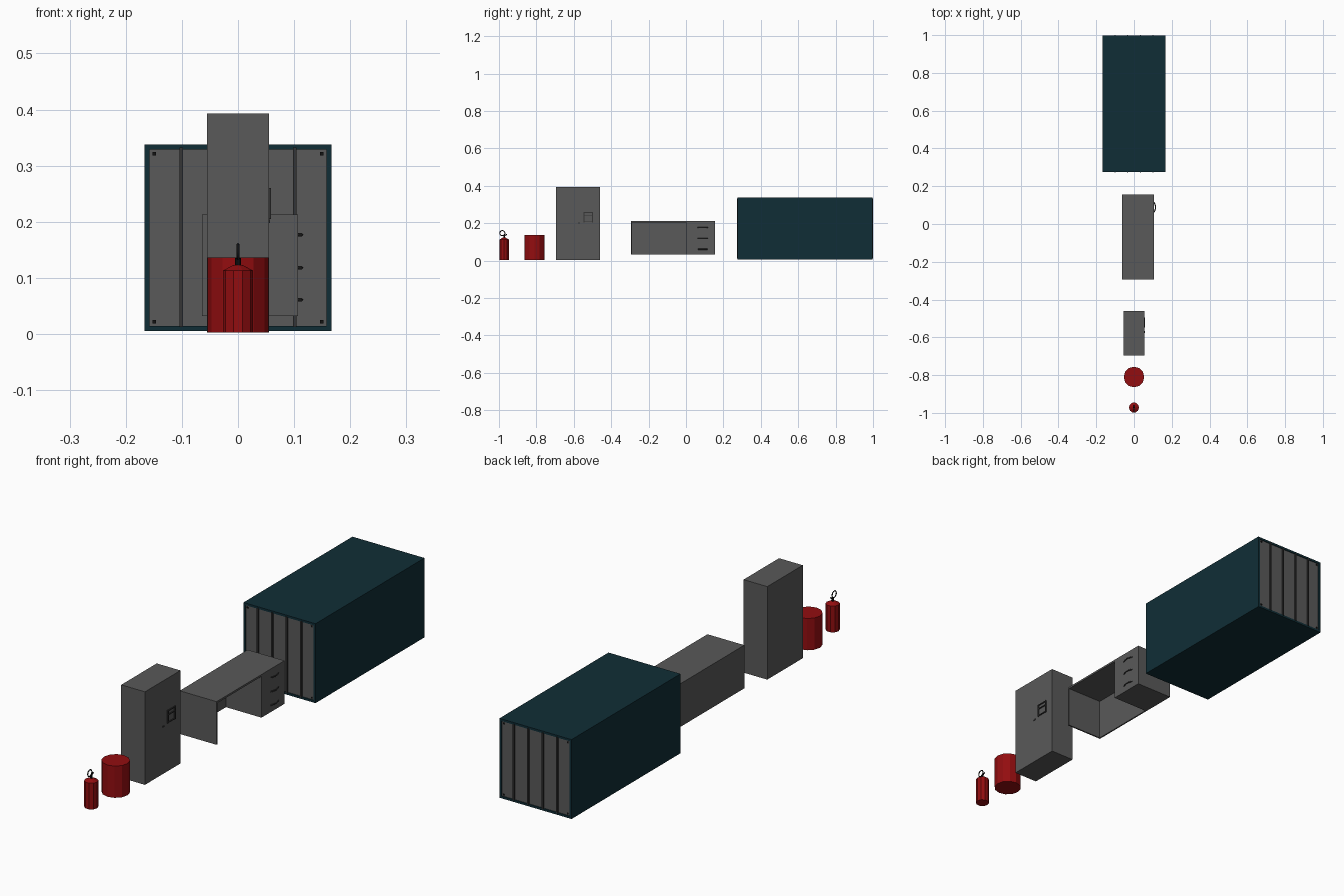
import bpy, bmesh, math
from mathutils import Matrix

if "Cube" in bpy.data.objects:
    bpy.data.objects.remove(bpy.data.objects["Cube"])


def material(name, rgb):
    m = bpy.data.materials.new(name)
    m.diffuse_color = (*rgb, 1)
    m.use_nodes = True
    m.node_tree.nodes["Principled BSDF"].inputs["Base Color"].default_value = m.diffuse_color
    return m


TEAL = material("dark teal", (0.005, 0.027, 0.037))
GREY = material("grey metal", (0.10, 0.10, 0.10))
DARK = material("dark grey", (0.035, 0.035, 0.035))
RED = material("red paint", (0.29, 0.004, 0.005))
BLACK = material("black rubber", (0.006, 0.006, 0.006))


def finish(name, bm, mat):
    bmesh.ops.recalc_face_normals(bm, faces=bm.faces)
    me = bpy.data.meshes.new(name)
    bm.to_mesh(me)
    bm.free()
    me.materials.append(mat)
    ob = bpy.data.objects.new(name, me)
    bpy.context.collection.objects.link(ob)
    return ob


def box(name, x, y, z, mat):
    """Box from (min, max) ranges."""
    bm = bmesh.new()
    c = [(a + b) / 2 for a, b in (x, y, z)]
    s = [b - a for a, b in (x, y, z)]
    bmesh.ops.create_cube(bm, size=1, matrix=Matrix.Translation(c) @ Matrix.Diagonal((*s, 1)))
    return finish(name, bm, mat)


def lathe(name, y, profile, sides, mat):
    """Closed faceted solid from (radius, z) rings."""
    bm = bmesh.new()
    rings = [[bm.verts.new((r * math.cos(2 * math.pi * i / sides),
                            y + r * math.sin(2 * math.pi * i / sides), z))
              for i in range(sides)] for r, z in profile]
    for a, b in zip(rings, rings[1:]):
        for i in range(sides):
            j = (i + 1) % sides
            bm.faces.new((a[i], a[j], b[j], b[i]))
    bm.faces.new(rings[0])
    bm.faces.new(rings[-1])
    return finish(name, bm, mat)


def tube(name, points, radius, mat, cyclic=False):
    cu = bpy.data.curves.new(name, 'CURVE')
    cu.dimensions = '3D'
    cu.bevel_depth = radius
    cu.bevel_resolution = 0
    cu.use_fill_caps = True
    sp = cu.splines.new('POLY')
    sp.points.add(len(points) - 1)
    for p, co in zip(sp.points, points):
        p.co = (*co, 1)
    sp.use_cyclic_u = cyclic
    cu.materials.append(mat)
    ob = bpy.data.objects.new(name, cu)
    bpy.context.collection.objects.link(ob)
    return ob


# Shipping container: teal shell with recessed grey ends
Y0, Y1 = 0.275, 0.997
bm = bmesh.new()
bmesh.ops.create_cube(bm, size=1, matrix=Matrix.Translation((0, (Y0 + Y1) / 2, 0.1715))
                      @ Matrix.Diagonal((0.334, Y1 - Y0, 0.333, 1)))
bm.normal_update()
ends = [f for f in bm.faces if abs(f.normal.y) > 0.9]
bmesh.ops.inset_individual(bm, faces=ends, thickness=0.013, depth=0)
bmesh.ops.inset_individual(bm, faces=ends, thickness=0.0005, depth=-0.003)
for f in ends:
    f.material_index = 1
shell = finish("container_shell", bm, TEAL)
shell.data.materials.append(GREY)

# Lock rods, corner bolts and rod brackets on both ends
for tag, y, s in (("front", Y0, -1), ("back", Y1, 1)):
    for i in range(4):
        x = -0.101 + i * 0.0673
        ys = sorted((y - s * 0.003, y + s * 0.003))
        box(f"{tag}_lock_rod", (x - 0.003, x + 0.003), ys, (0.012, 0.332), DARK)
    for x in (-0.149, 0.149):
        for z in (0.022, 0.321):
            box(f"{tag}_corner_bolt", (x - 0.003, x + 0.003),
                sorted((y - s * 0.003, y)), (z - 0.003, z + 0.003), BLACK)

# Desk: opens to +x, drawers at the far end
box("desk_top", (-0.064, 0.107), (-0.295, 0.155), (0.205, 0.213), GREY)
box("desk_end_panel", (-0.064, 0.107), (-0.295, -0.289), (0.032, 0.205), GREY)
box("desk_back_panel", (-0.064, -0.058), (-0.289, 0.003), (0.032, 0.205), GREY)
box("desk_drawer_pedestal", (-0.064, 0.107), (0.003, 0.155), (0.032, 0.205), GREY)
for z in (0.061, 0.118, 0.177):
    tube("drawer_handle", [(0.106 + 0.008 * math.sin(math.pi * i / 6), 0.062 + i * 0.009, z)
                           for i in range(7)], 0.003, DARK)

# Filing cabinet with latch on the +x face
box("cabinet_body", (-0.055, 0.055), (-0.695, -0.46), (0.003, 0.393), GREY)
for y in (-0.546, -0.499):
    box("latch_frame_side", (0.055, 0.059), (y - 0.003, y + 0.003), (0.205, 0.26), DARK)
for z in (0.208, 0.240, 0.257):
    box("latch_frame_bar", (0.055, 0.059), (-0.546, -0.499), (z - 0.002, z + 0.002), DARK)
box("cabinet_keyhole", (0.055, 0.057), (-0.578, -0.566), (0.198, 0.204), DARK)

# Barrel
lathe("barrel", -0.81, [(0.0545, 0.003), (0.0545, 0.136)], 12, RED)

# Fire extinguisher: faceted tank, valve, ring handle
EY = -0.972
lathe("extinguisher_tank", EY, [(0.027, 0.003), (0.027, 0.113), (0.008, 0.123)], 10, RED)
lathe("extinguisher_valve", EY, [(0.005, 0.122), (0.005, 0.135)], 8, BLACK)
tube("extinguisher_ring", [(0, -0.982 + 0.014 * math.cos(2 * math.pi * i / 14),
                            0.147 + 0.0135 * math.sin(2 * math.pi * i / 14))
                           for i in range(14)], 0.0025, BLACK, True)
tube("extinguisher_lever", [(0, EY, 0.133), (0, -0.958, 0.141)], 0.003, BLACK)
